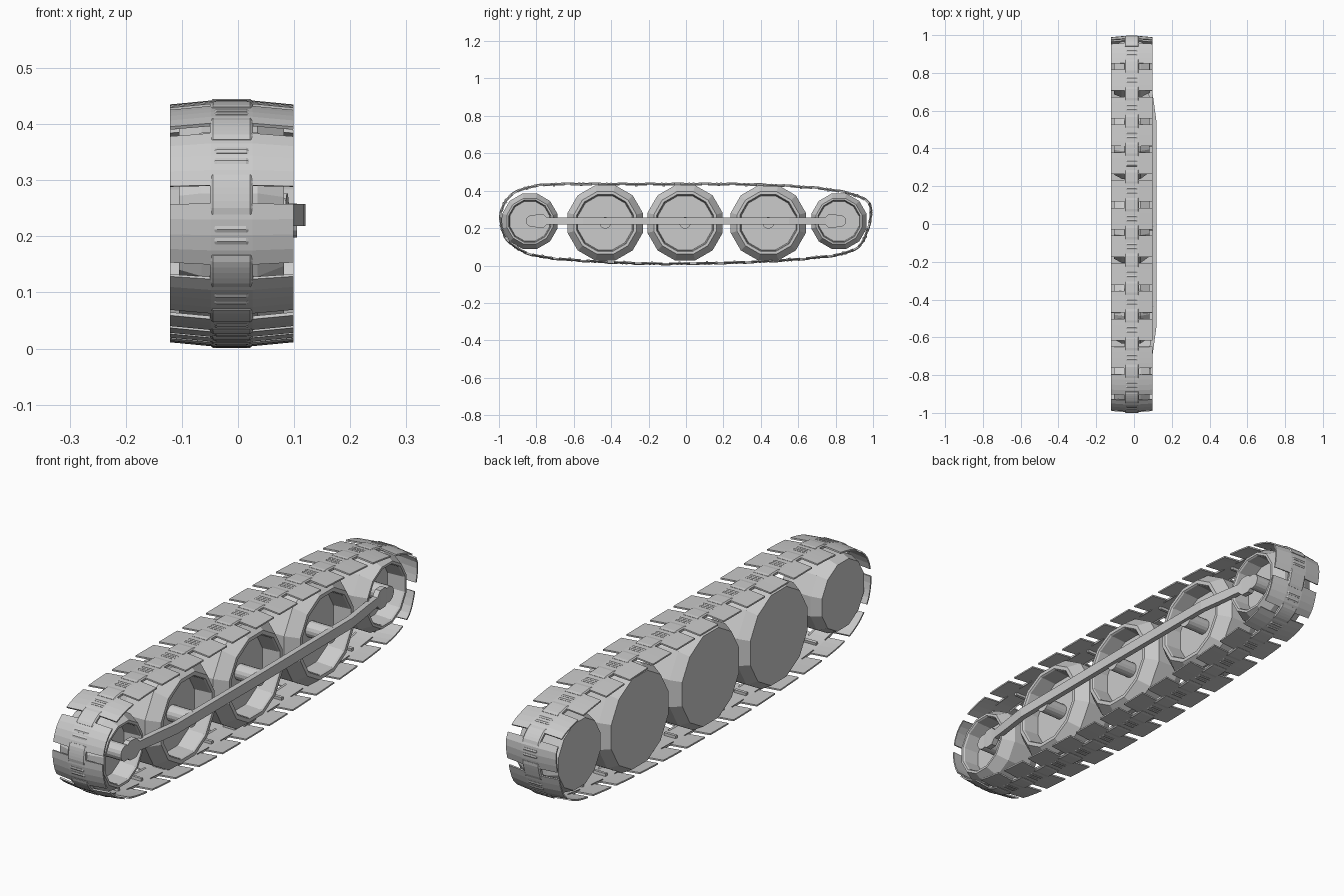
import bpy, bmesh, math
from mathutils import Vector

if "Cube" in bpy.data.objects:
    bpy.data.objects.remove(bpy.data.objects["Cube"])

CX = -0.0115  # centre line of the track


def make(name, bm):
    bmesh.ops.recalc_face_normals(bm, faces=bm.faces)
    me = bpy.data.meshes.new(name)
    bm.to_mesh(me)
    bm.free()
    ob = bpy.data.objects.new(name, me)
    bpy.context.collection.objects.link(ob)
    return ob


def loft(bm, rings, cap=True):
    """Skin a list of closed rings."""
    vs = [[bm.verts.new(p) for p in r] for r in rings]
    n = len(vs[0])
    for a, b in zip(vs, vs[1:]):
        for i in range(n):
            j = (i + 1) % n
            bm.faces.new((a[i], a[j], b[j], b[i]))
    if cap:
        bm.faces.new(vs[0])
        bm.faces.new(vs[-1])


# Track path in the y-z plane (outer surface), clockwise from the left end
ctrl = [(-0.997, 0.23), (-0.985, 0.32), (-0.94, 0.38), (-0.85, 0.423), (-0.68, 0.442),
        (-0.3, 0.441), (0.2, 0.442), (0.5, 0.434), (0.75, 0.415), (0.91, 0.382), (0.98, 0.34),
        (0.997, 0.285), (0.98, 0.2), (0.945, 0.115), (0.87, 0.066), (0.75, 0.042), (0.5, 0.02),
        (0.15, 0.006), (-0.2, 0.004), (-0.5, 0.016), (-0.75, 0.037), (-0.88, 0.072), (-0.965, 0.14)]
pts = []
N = len(ctrl)
for i in range(N):
    p0, p1, p2, p3 = (Vector(ctrl[(i + k) % N]) for k in (-1, 0, 1, 2))
    for k in range(16):
        t = k / 16
        pts.append(0.5 * (2 * p1 + (p2 - p0) * t + (2 * p0 - 5 * p1 + 4 * p2 - p3) * t * t
                          + (3 * p1 - p0 - 3 * p2 + p3) * t ** 3))
cum = [0.0]
for a, b in zip(pts, pts[1:] + pts[:1]):
    cum.append(cum[-1] + (b - a).length)
LENGTH = cum[-1]


def at(s):
    s %= LENGTH
    i = max(k for k in range(len(pts)) if cum[k] <= s)
    a, b = pts[i], pts[(i + 1) % len(pts)]
    return a.lerp(b, (s - cum[i]) / (cum[i + 1] - cum[i]))


def frame(s):
    d = (at(s + 0.01) - at(s - 0.01)).normalized()
    return at(s), Vector((-d.y, d.x))  # point, outward normal


def curved_block(bm, s0, s1, top, thick, steps=4, taper=0.0):
    """Block following the path; top is a list of (x, outward offset)."""
    rings = []
    for k in range(steps + 1):
        p, n = frame(s0 + (s1 - s0) * k / steps)
        drop = taper if k in (0, steps) else 0
        prof = [(x, o - drop) for x, o in top] + [(x, o - thick) for x, o in reversed(top)]
        rings.append([(x, p.x + n.x * o, p.y + n.y * o) for x, o in prof])
    loft(bm, rings)


# Track links: curved plate, joint pad, raised grouser and inner guide teeth
COUNT = round(LENGTH / 0.147)
PITCH = LENGTH / COUNT
plates, pads, ribs, teeth = (bmesh.new() for _ in range(4))
top_s = min((k for k in range(len(pts)) if pts[k].y > 0.3), key=lambda k: abs(pts[k].x + 0.03))
for i in range(COUNT):
    s = cum[top_s] + (i + 0.5) * PITCH
    curved_block(plates, s - 0.057, s + 0.057,
                 [(-0.1215, -0.008), (CX - 0.037, -0.001), (CX + 0.037, -0.001), (0.0985, -0.008)], 0.006)
    j = s + PITCH / 2
    curved_block(pads, j - 0.036, j + 0.036,
                 [(CX - 0.038, -0.002), (CX - 0.033, 0.002), (CX + 0.033, 0.002), (CX + 0.038, -0.002)],
                 0.009, 6, 0.002)
    for d in (-0.011, 0.011):
        curved_block(ribs, s + d - 0.006, s + d + 0.006,
                     [(CX - 0.03, 0), (CX - 0.026, 0.002), (CX + 0.026, 0.002), (CX + 0.03, 0)], 0.006, 2, 0.002)
    curved_block(teeth, s - 0.006, s + 0.006, [(CX - 0.026, -0.005), (CX + 0.026, -0.005)], 0.013, 1)
make("track_plates", plates)
make("track_joint_pads", pads)
make("track_grousers", ribs)
make("track_guide_teeth", teeth)


def lathe(name, y, z, profile, sides=12):
    """Revolve (x, radius) about an axis along x."""
    bm = bmesh.new()
    rings = []
    for x, r in profile:
        rings.append([(x, y + r * math.cos(a), z + r * math.sin(a))
                      for a in (2 * math.pi * (k + 0.5) / sides for k in range(sides))])
    loft(bm, rings)
    return make(name, bm)


# Dished road wheels, three large and two small, with axle stubs
for i, (y, z, r, ax) in enumerate([(-0.835, 0.237, 0.153, 0.085), (-0.432, 0.228, 0.208, 0.105),
                                   (-0.005, 0.228, 0.208, 0.105), (0.44, 0.228, 0.208, 0.105),
                                   (0.818, 0.237, 0.153, 0.085)]):
    rim = r * 0.74
    lathe(f"wheel_{i + 1}", y, z, [(-0.105, r * 0.89), (-0.065, r), (0.035, r), (0.082, r * 0.83),
                                   (0.082, rim + 0.004), (0.076, rim), (0.01, rim * 0.97)])
    ay = math.copysign(0.825, y) if abs(y) > 0.6 else y
    lathe(f"axle_{i + 1}", ay, 0.238 if abs(y) > 0.6 else 0.228, [(0.0, 0.031), (ax, 0.031)], 16)

# Side bar bowed outward in the middle, with wider heads at both ends
bar = bmesh.new()
half = [(0.05, 0.109, 0.02), (0.55, 0.107, 0.02), (0.66, 0.092, 0.02), (0.745, 0.08, 0.018),
        (0.765, 0.078, 0.038), (0.80, 0.076, 0.038), (0.815, 0.075, 0.026)]
stations = [(-y, x, h) for y, x, h in reversed(half)] + half
loft(bar, [[(x - 0.011, y, 0.238 - h), (x + 0.011, y, 0.238 - h),
            (x + 0.011, y, 0.238 + h), (x - 0.011, y, 0.238 + h)] for y, x, h in stations])
make("side_bar", bar)
